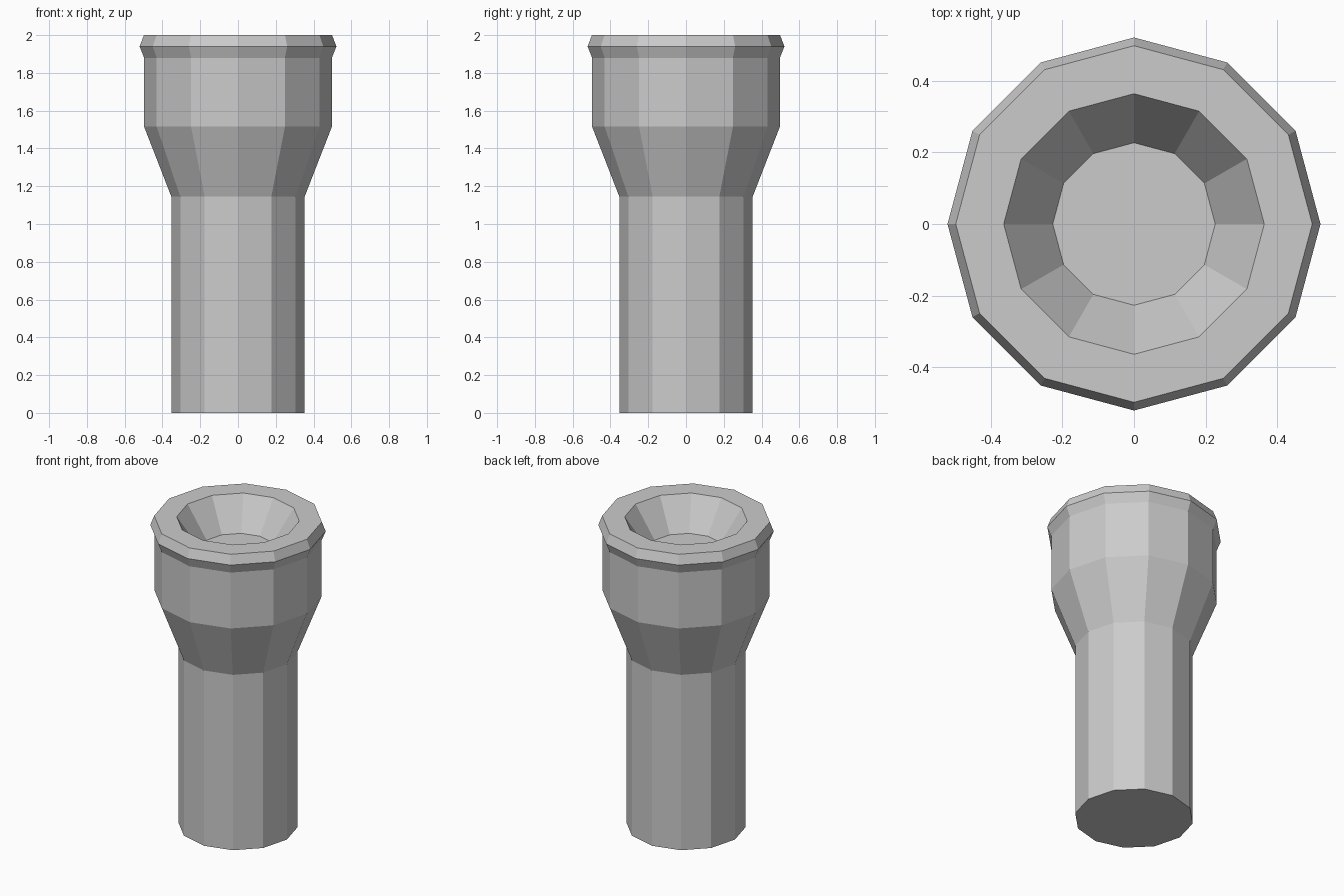
import bpy
import bmesh
from math import cos, sin, tau

if "Cube" in bpy.data.objects:
    bpy.data.objects.remove(bpy.data.objects["Cube"])

SIDES = 12


def lathe(name, profile):
    """Revolve (radius, height) points around z, capping both ends."""
    bm = bmesh.new()
    rings = [[bm.verts.new((r * cos(tau * i / SIDES), r * sin(tau * i / SIDES), z))
              for i in range(SIDES)] for r, z in profile]
    for low, high in zip(rings, rings[1:]):
        for i in range(SIDES):
            j = (i + 1) % SIDES
            bm.faces.new((low[i], low[j], high[j], high[i]))
    bm.faces.new(rings[0][::-1])
    bm.faces.new(rings[-1])
    mesh = bpy.data.meshes.new(name)
    bm.to_mesh(mesh)
    bm.free()
    obj = bpy.data.objects.new(name, mesh)
    bpy.context.collection.objects.link(obj)
    return obj


# Stepped post: shaft, flared neck, collar, bevelled rim, sunken cup
lathe("socket_post", [
    (0.353, 0.0), (0.353, 1.145),
    (0.497, 1.515), (0.497, 1.88),
    (0.521, 1.94), (0.498, 2.0),
    (0.364, 2.0), (0.227, 1.80),
])
